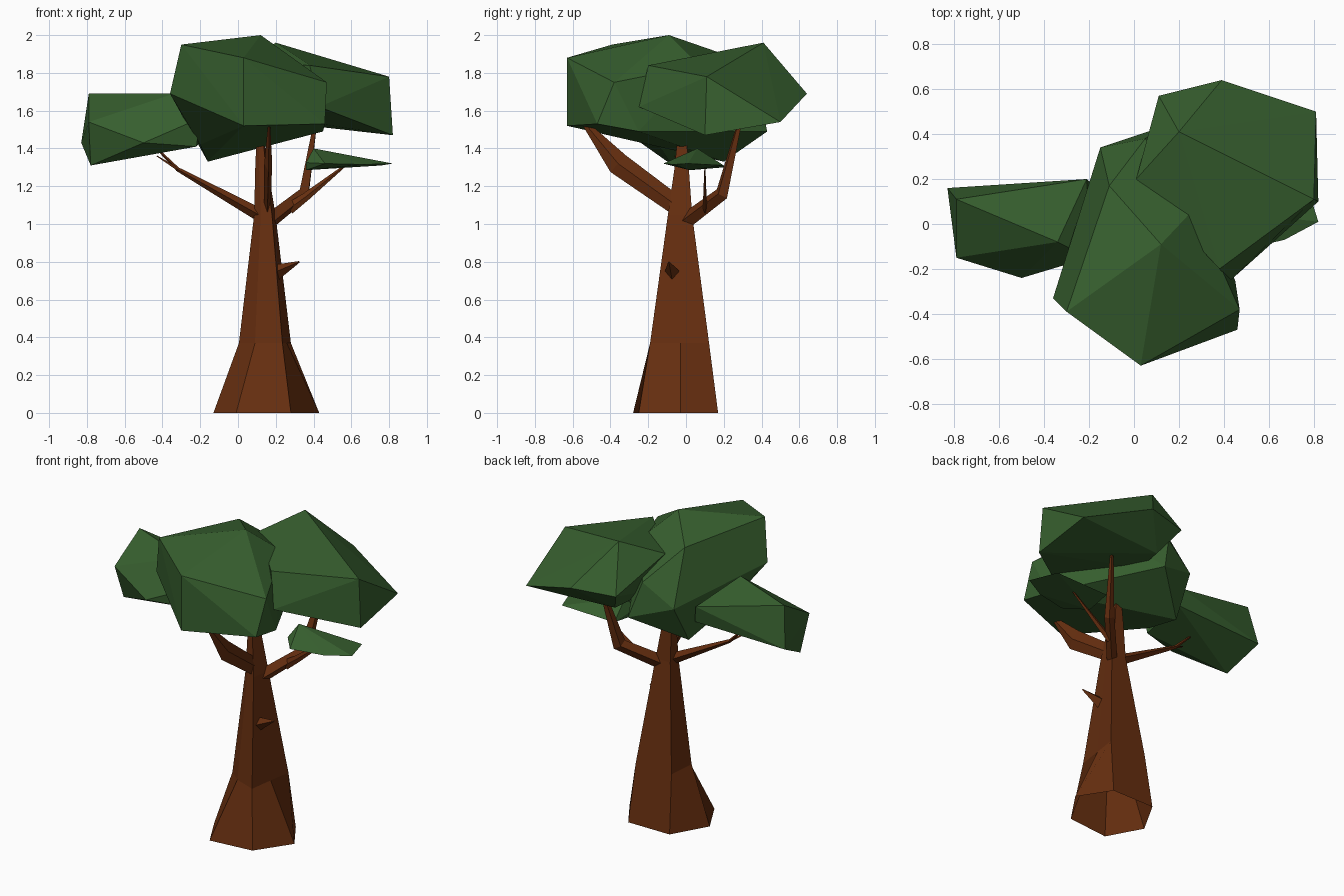
import bpy, bmesh, math
from mathutils import Vector

if "Cube" in bpy.data.objects:
    bpy.data.objects.remove(bpy.data.objects["Cube"])


def material(name, rgb):
    m = bpy.data.materials.new(name)
    m.diffuse_color = (*rgb, 1)
    m.use_nodes = True
    m.node_tree.nodes["Principled BSDF"].inputs["Base Color"].default_value = m.diffuse_color
    return m


BARK = material("bark brown", (0.135, 0.028, 0.005))
LEAF = material("leaf green", (0.038, 0.115, 0.028))


def finish(name, bm, mat):
    bmesh.ops.recalc_face_normals(bm, faces=bm.faces[:])
    me = bpy.data.meshes.new(name)
    bm.to_mesh(me)
    bm.free()
    me.materials.append(mat)
    ob = bpy.data.objects.new(name, me)
    bpy.context.collection.objects.link(ob)
    return ob


def loft(name, rings, mat, cap_start=True):
    """Skin a list of equal-length point rings and cap the ends."""
    bm = bmesh.new()
    vs = [[bm.verts.new(p) for p in r] for r in rings]
    n = len(vs[0])
    for a, b in zip(vs, vs[1:]):
        for i in range(n):
            j = (i + 1) % n
            bm.faces.new((a[i], a[j], b[j], b[i]))
    if cap_start:
        bm.faces.new(vs[0])
    bm.faces.new(vs[-1])
    return finish(name, bm, mat)


def branch(name, path, radii, sides=4, flat=1.0):
    """Tapered, angular limb along a path; flat < 1 makes it a narrow blade."""
    pts = [Vector(p) for p in path]
    rings = []
    for k, (p, r) in enumerate(zip(pts, radii)):
        d = (pts[min(k + 1, len(pts) - 1)] - pts[max(k - 1, 0)]).normalized()
        ref = (pts[-1] - pts[0]).cross(Vector((0, 0, 1))).normalized()
        u = (ref - d * ref.dot(d)).normalized()
        v = d.cross(u)
        rings.append([p + r * (u * flat * math.cos(t) + v * math.sin(t))
                      for t in (math.tau * i / sides for i in range(sides))])
    return loft(name, rings, BARK)


def clump(name, points):
    """Faceted foliage as the convex hull of a few corner points."""
    bm = bmesh.new()
    for p in points:
        bm.verts.new(p)
    res = bmesh.ops.convex_hull(bm, input=bm.verts[:])
    junk = {g for g in res["geom_interior"] + res["geom_unused"]
            if isinstance(g, bmesh.types.BMVert)}
    bmesh.ops.delete(bm, geom=list(junk), context='VERTS')
    bmesh.ops.dissolve_limit(bm, angle_limit=math.radians(3),
                             verts=bm.verts[:], edges=bm.edges[:])
    return finish(name, bm, LEAF)


# Trunk: four-sided taper with three root flares, open underneath
foot = [(0.28, -0.25), (0.43, -0.03), (0.30, 0.17),
        (0.0, 0.17), (-0.13, -0.06), (-0.01, -0.28)]
shaft = [(0.235, -0.19), (0.258, -0.03), (0.28, 0.122),
         (0.02, 0.122), (0.005, -0.065), (0.09, -0.135)]


def section(z, s, cx, cy):
    return [(cx + s * (x - 0.145), cy + s * (y + 0.03), z) for x, y in shaft]


loft("trunk", [[(x, y, 0) for x, y in foot],
               section(0.37, 1.0, 0.145, -0.03),
               section(1.05, 0.41, 0.143, -0.03),
               section(1.3, 0.24, 0.125, -0.022),
               section(1.56, 0.09, 0.115, -0.02)], BARK, cap_start=False)

# Limbs
branch("front_branch", [(0.155, -0.04, 1.09), (0.16, -0.36, 1.32), (0.165, -0.55, 1.55)],
       [0.05, 0.06, 0.012], flat=0.35)
branch("back_branch", [(0.16, -0.01, 1.01), (0.35, 0.19, 1.16), (0.42, 0.30, 1.60)],
       [0.045, 0.042, 0.01], flat=0.7)
branch("right_branch", [(0.27, 0.10, 1.08), (0.36, 0.10, 1.145), (0.58, 0.10, 1.32)],
       [0.03, 0.022, 0.005], flat=0.4)
branch("left_branch", [(0.13, -0.03, 1.04), (-0.32, 0.0, 1.29), (-0.44, 0.02, 1.41)],
       [0.036, 0.011, 0.005])
branch("left_twig", [(-0.32, 0.0, 1.29), (-0.43, -0.06, 1.36)], [0.01, 0.003], 3)
branch("broken_stub", [(0.19, -0.07, 0.74), (0.325, -0.09, 0.80)], [0.045, 0.004])

# Foliage
clump("left_foliage", [
    (-0.79, 0.11, 1.69), (-0.34, -0.08, 1.69), (-0.83, 0.16, 1.43), (-0.79, -0.15, 1.54),
    (-0.78, -0.07, 1.31), (-0.50, -0.24, 1.43), (-0.20, -0.15, 1.56), (-0.21, 0.20, 1.56),
    (-0.19, 0.18, 1.45), (-0.22, -0.14, 1.41)])
clump("front_foliage", [
    (-0.30, -0.39, 1.95), (0.12, -0.09, 2.0), (0.03, -0.63, 1.88), (0.03, -0.63, 1.52),
    (-0.36, -0.33, 1.69), (0.47, -0.38, 1.75), (0.46, -0.47, 1.53), (0.45, -0.25, 1.49),
    (-0.16, 0.20, 1.33), (0.12, 0.43, 1.49), (-0.15, 0.34, 1.58), (-0.11, 0.17, 1.91),
    (0.05, 0.38, 1.72), (0.27, 0.07, 1.84), (-0.20, -0.10, 1.42)])
clump("right_foliage", [
    (0.20, 0.41, 1.96), (0.39, 0.64, 1.69), (0.11, 0.57, 1.68), (0.81, 0.50, 1.54),
    (0.80, 0.11, 1.78), (0.82, 0.10, 1.47), (0.38, -0.20, 1.84), (0.43, -0.25, 1.62),
    (0.01, 0.20, 1.85), (0.12, 0.20, 1.58), (0.20, 0.45, 1.54)])
clump("low_leaf", [
    (0.82, 0.01, 1.32), (0.40, 0.06, 1.40), (0.46, -0.12, 1.32), (0.36, 0.0, 1.325),
    (0.36, 0.02, 1.285), (0.38, 0.20, 1.30), (0.67, -0.07, 1.315), (0.76, 0.20, 1.31)])
